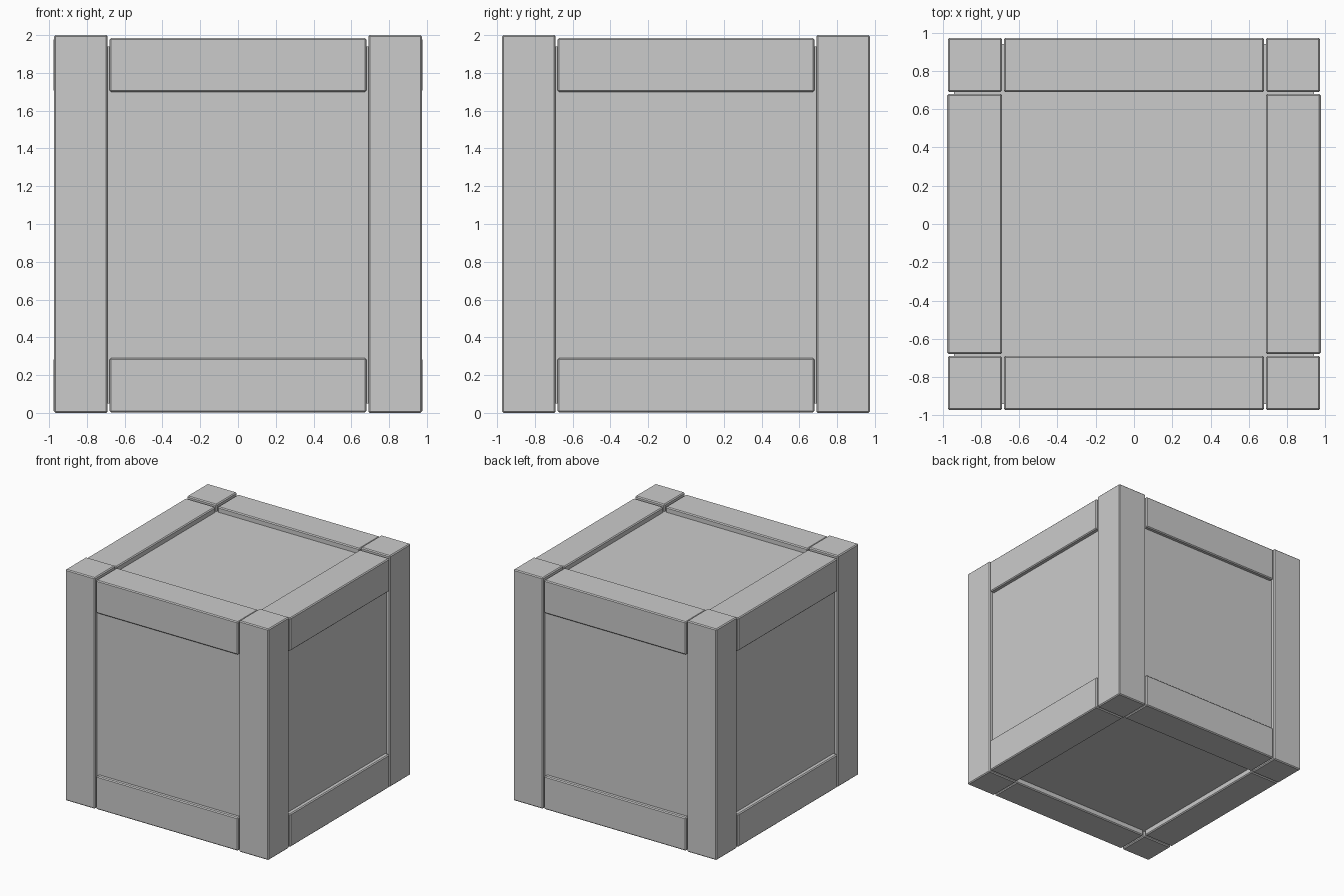
import bpy, bmesh

if "Cube" in bpy.data.objects:
    bpy.data.objects.remove(bpy.data.objects["Cube"])

def box(name, lo, hi, bevel=0.008):
    """Axis-aligned box between two corners with finely chamfered edges."""
    bm = bmesh.new()
    bmesh.ops.create_cube(bm, size=1)
    for v in bm.verts:
        v.co = [(a + b) / 2 + c * (b - a) for a, b, c in zip(lo, hi, v.co)]
    if bevel:
        bmesh.ops.bevel(bm, geom=bm.edges[:], offset=bevel, segments=1,
                        profile=0.5, affect='EDGES')
    me = bpy.data.meshes.new(name)
    bm.to_mesh(me)
    bm.free()
    ob = bpy.data.objects.new(name, me)
    bpy.context.collection.objects.link(ob)
    return ob

OUT, IN, RAIL = 0.973, 0.69, 0.68   # outer face, inner post face, half rail length

def span(s, a, b):
    """Interval a..b mirrored to the side given by the sign s."""
    return (a, b) if s > 0 else (-b, -a)

# recessed panels (inner box)
box("inner_panels", (-0.94, -0.94, 0.05), (0.94, 0.94, 1.94), 0)

# corner posts
for sx, side in ((-1, "left"), (1, "right")):
    for sy, end in ((-1, "front"), (1, "back")):
        x, y = span(sx, IN, OUT), span(sy, IN, OUT)
        box(f"post_{end}_{side}", (x[0], y[0], 0), (x[1], y[1], 2))

# horizontal rails between the posts
for level, z0, z1 in (("bottom", 0.003, 0.29), ("top", 1.70, 1.985)):
    for s, end, side in ((-1, "front", "left"), (1, "back", "right")):
        y = span(s, IN, OUT)
        box(f"{level}_rail_{end}", (-RAIL, y[0], z0), (RAIL, y[1], z1))
        x = span(s, IN, OUT + 0.003)
        box(f"{level}_rail_{side}", (x[0], -RAIL, z0), (x[1], RAIL, z1))
